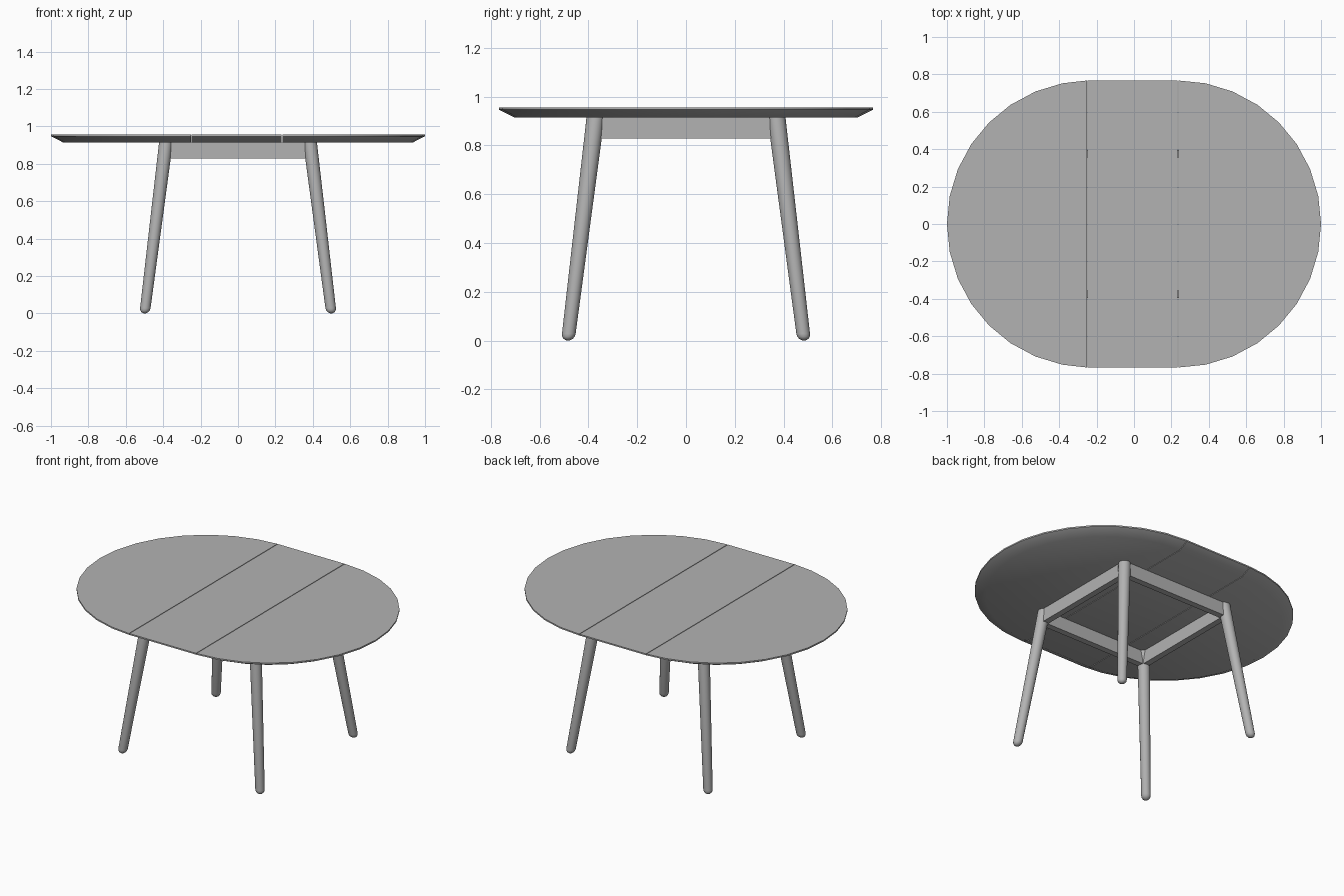
import bpy, bmesh, math

if "Cube" in bpy.data.objects:
    bpy.data.objects.remove(bpy.data.objects["Cube"])

SEAMS = (-0.25, 0.235)          # joints between the three top boards
GAP = 0.002                     # half width of each joint
CENTER, RADIUS = 0.233, 0.767   # centre offset and radius of the round ends
EDGE = ((0.956, 0.0), (0.947, 0.0), (0.914, 0.065))  # z, inset of the under-bevel

grey = bpy.data.materials.new("dark_grey")
grey.diffuse_color = (0.45, 0.45, 0.45, 1)
grey.use_nodes = True
grey.node_tree.nodes["Principled BSDF"].inputs["Base Color"].default_value = grey.diffuse_color


def loft(name, rings):
    """Skin a stack of rings into a closed solid."""
    bm = bmesh.new()
    loops = [[bm.verts.new(p) for p in ring] for ring in rings]
    n = len(loops[0])
    for a, b in zip(loops, loops[1:]):
        for i in range(n):
            j = (i + 1) % n
            bm.faces.new((a[i], a[j], b[j], b[i]))
    bm.faces.new(loops[0])
    bm.faces.new(loops[-1])
    bmesh.ops.recalc_face_normals(bm, faces=bm.faces)
    mesh = bpy.data.meshes.new(name)
    bm.to_mesh(mesh)
    bm.free()
    mesh.materials.append(grey)
    obj = bpy.data.objects.new(name, mesh)
    bpy.context.collection.objects.link(obj)
    bpy.ops.object.select_all(action='DESELECT')
    obj.select_set(True)
    bpy.context.view_layer.objects.active = obj
    bpy.ops.object.shade_smooth_by_angle(angle=math.radians(35))
    return obj


def half_round(side, seam, inset, z):
    r = RADIUS - inset
    pts = []
    for i in range(17):
        a = -math.pi / 2 + math.pi * i / 16
        x = seam + side * GAP if i in (0, 16) else side * (CENTER + r * math.cos(a))
        pts.append((x, r * math.sin(a), z))
    return pts


# Table top: two round ends and the middle leaf
for name, side, seam in (("left_top", -1, SEAMS[0]), ("right_top", 1, SEAMS[1])):
    loft(name, [half_round(side, seam, inset, z) for z, inset in EDGE])
leaf = []
x0, x1 = SEAMS[0] + GAP, SEAMS[1] - GAP
for z, inset in EDGE:
    y = RADIUS - inset
    leaf.append([(x0, -y, z), (x1, -y, z), (x1, y, z), (x0, y, z)])
loft("middle_leaf", leaf)


# Splayed tapered legs with rounded feet
def leg(name, sx, sy):
    foot_r, top_r, top_z = 0.028, 0.037, 0.915
    profile = [(foot_r * (1 - math.cos(math.radians(a))), foot_r * math.sin(math.radians(a)))
               for a in (8, 25, 45, 65, 90)] + [(top_z, top_r)]
    rings = []
    for z, r in profile:
        t = z / top_z
        cx, cy = sx * (0.499 - 0.114 * t), sy * (0.484 - 0.113 * t)
        rings.append([(cx + r * math.cos(k * math.pi / 12),
                       cy + r * math.sin(k * math.pi / 12), z) for k in range(24)])
    loft(name, rings)


for sy, depth in ((-1, "front"), (1, "back")):
    for sx, hand in ((-1, "left"), (1, "right")):
        leg(f"{depth}_{hand}_leg", sx, sy)


# Apron rails joining the legs
def rail(name, cx, cy, hx, hy):
    loft(name, [[(cx - hx, cy - hy, z), (cx + hx, cy - hy, z),
                 (cx + hx, cy + hy, z), (cx - hx, cy + hy, z)] for z in (0.828, 0.914)])


for s, depth, hand in ((-1, "front", "left"), (1, "back", "right")):
    rail(f"{depth}_rail", 0, s * 0.375, 0.365, 0.02)
    rail(f"{hand}_rail", s * 0.389, 0, 0.02, 0.35)
